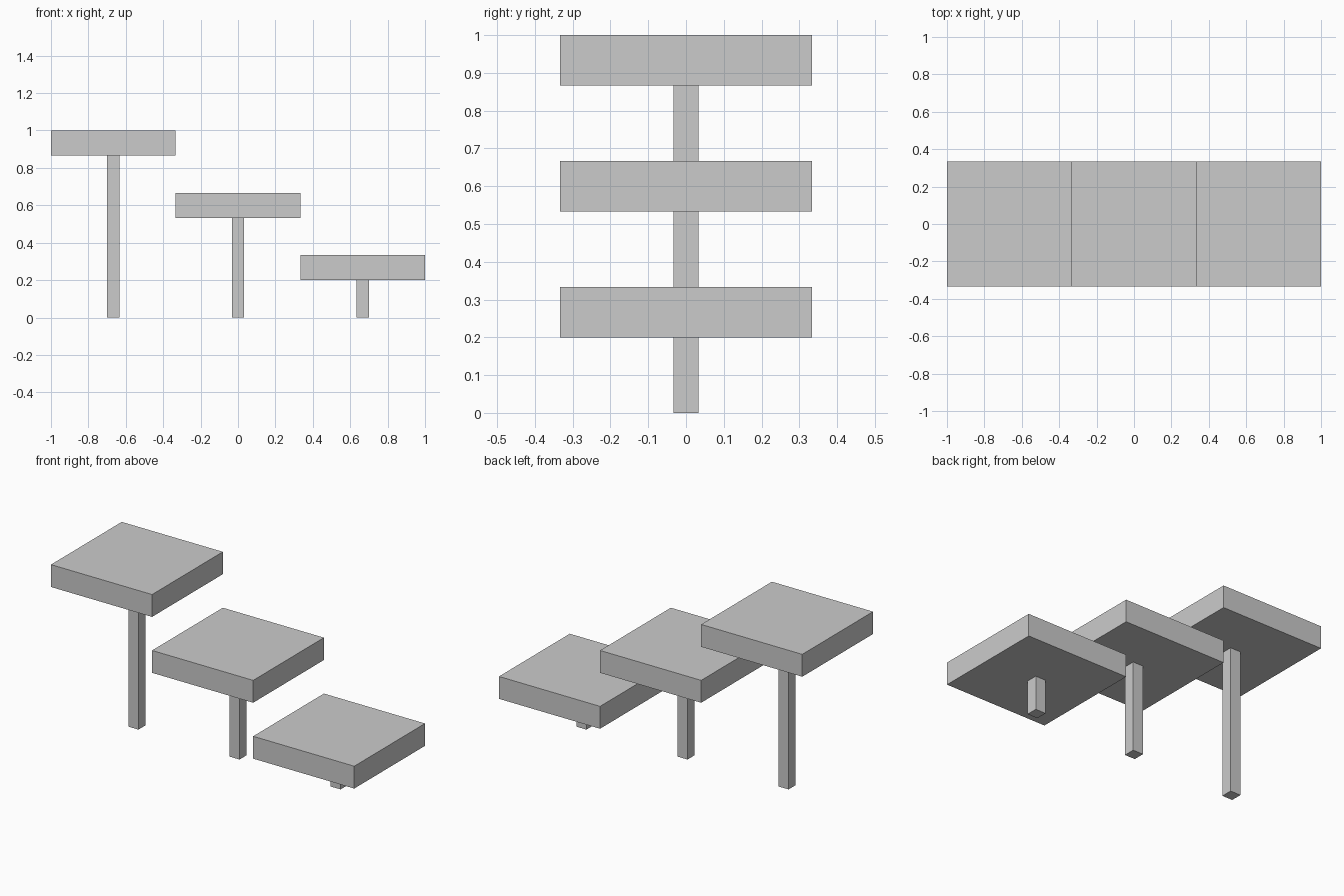
import bpy
import bmesh
from mathutils import Matrix, Vector

if "Cube" in bpy.data.objects:
    bpy.data.objects.remove(bpy.data.objects["Cube"])

STEP = 2 / 3      # slab width, depth and spacing along x
THICK = 2 / 15    # slab thickness
POST = 1 / 15     # post width


def box(name, x, z0, z1, width):
    """Square box centred on y = 0, spanning z0 to z1."""
    bm = bmesh.new()
    bmesh.ops.create_cube(bm, size=1, matrix=Matrix.Diagonal((width, width, z1 - z0, 1)))
    mesh = bpy.data.meshes.new(name)
    bm.to_mesh(mesh)
    bm.free()
    obj = bpy.data.objects.new(name, mesh)
    obj.location = Vector((x, 0, (z0 + z1) / 2))
    bpy.context.collection.objects.link(obj)
    return obj


# Three descending platforms, each on a central square post
for i, label in enumerate(("high", "middle", "low")):
    x = (i - 1) * STEP
    top = 1 - i / 3
    box(f"{label}_platform", x, top - THICK, top, STEP)
    box(f"{label}_post", x, 0, top - THICK, POST)
